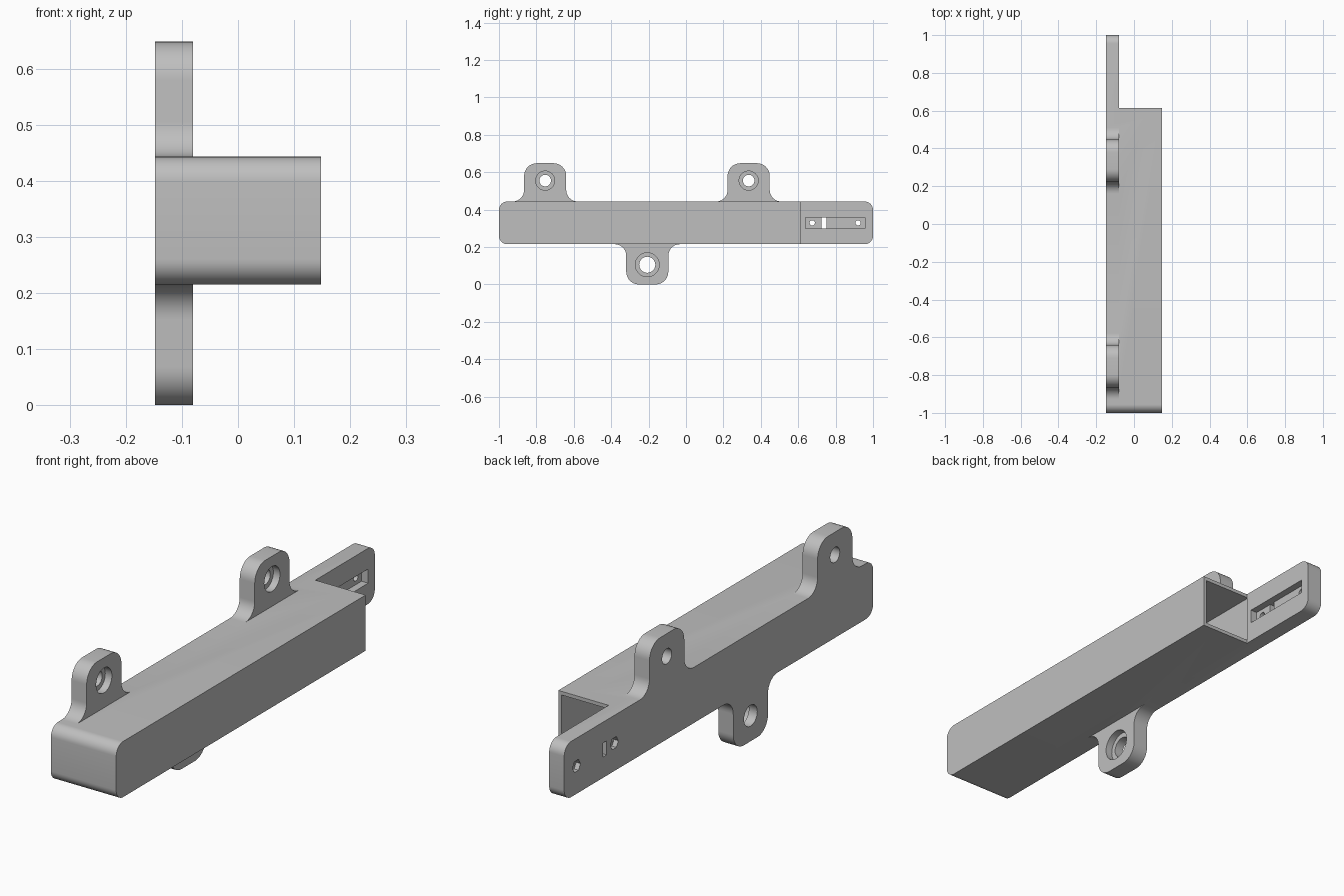
import bpy, bmesh, math
from mathutils import Vector, Matrix

cube = bpy.data.objects.get("Cube")
if cube:
    bpy.data.objects.remove(cube, do_unlink=True)

grey = bpy.data.materials.new("light grey")
grey.use_nodes = True
COLOUR = (0.52, 0.52, 0.52, 1)
grey.diffuse_color = COLOUR
grey.node_tree.nodes["Principled BSDF"].inputs["Base Color"].default_value = COLOUR

BACK, FACE, OUT = -0.148, -0.08, 0.148    # mounting plate and case limits in x
LOW, HIGH, END = 0.215, 0.443, 0.615      # case limits in z, open end in y
WALL = 0.015


def rounded(corners, steps=10):
    """Outline with each (a, b, radius) corner replaced by an arc."""
    out = []
    for i, (a, b, r) in enumerate(corners):
        p = Vector((a, b))
        if not r:
            out.append(p)
            continue
        u = (Vector(corners[i - 1][:2]) - p).normalized()
        v = (Vector(corners[(i + 1) % len(corners)][:2]) - p).normalized()
        centre = p + (u + v) * r
        for k in range(steps + 1):
            t = k / steps * math.pi / 2
            out.append(centre - v * r * math.cos(t) - u * r * math.sin(t))
    return out


def prism(name, outline, start, stop, axis="x"):
    """Extrude an outline along x (outline in y, z) or z (outline in x, y)."""
    bm = bmesh.new()
    place = (lambda p: (start, p.x, p.y)) if axis == "x" else (lambda p: (p.x, p.y, start))
    shift = (stop - start, 0, 0) if axis == "x" else (0, 0, stop - start)
    face = bm.faces.new([bm.verts.new(place(p)) for p in outline])
    ext = bmesh.ops.extrude_face_region(bm, geom=[face], use_keep_orig=True)
    moved = [g for g in ext["geom"] if isinstance(g, bmesh.types.BMVert)]
    bmesh.ops.translate(bm, verts=moved, vec=shift)
    bmesh.ops.recalc_face_normals(bm, faces=bm.faces)
    mesh = bpy.data.meshes.new(name)
    bm.to_mesh(mesh)
    bm.free()
    mesh.materials.append(grey)
    obj = bpy.data.objects.new(name, mesh)
    bpy.context.collection.objects.link(obj)
    return obj


def box(name, x, y, z):
    return prism(name, [Vector((a, b)) for a, b in
                        ((y[0], z[0]), (y[1], z[0]), (y[1], z[1]), (y[0], z[1]))], *x)


def disc(name, y, z, r, x0, x1, sides=40):
    ring = [Vector((y + r * math.cos(t), z + r * math.sin(t)))
            for t in (2 * math.pi * k / sides for k in range(sides))]
    return prism(name, ring, x0, x1)


def combine(target, tool, operation):
    mod = target.modifiers.new("bool", "BOOLEAN")
    mod.operation, mod.solver, mod.object = operation, "EXACT", tool
    bpy.context.view_layer.objects.active = target
    bpy.ops.object.modifier_apply(modifier=mod.name)
    bpy.data.objects.remove(tool, do_unlink=True)


# Mounting plate with three rounded lugs
def lug(y, tip, base):
    half, s = 0.1125, 1 if tip < base else -1
    return [(y - s * half, base, 0.062), (y - s * half, tip, 0.068),
            (y + s * half, tip, 0.068), (y + s * half, base, 0.062)]


LUGS = [(-0.207, 0.105, 0.043, 0.064), (0.335, 0.555, 0.031, 0.051), (-0.753, 0.555, 0.031, 0.051)]
corners = [(-1, LOW, 0.045)] + lug(LUGS[0][0], 0, LOW)
corners += [(1, LOW, 0.045), (1, HIGH, 0.045)]
corners += lug(LUGS[1][0], 0.648, HIGH) + lug(LUGS[2][0], 0.648, HIGH) + [(-1, HIGH, 0.045)]
bracket = prism("bracket_case", rounded(corners), BACK, FACE)

# Hollow case with a rounded front end and flared walls at the open end
case = prism("case", rounded([(-1, LOW, 0.045), (END, LOW, 0), (END, HIGH, 0), (-1, HIGH, 0.045)]),
             FACE - 0.02, OUT)
flare = prism("flare", rounded([(FACE - 0.02, END - 0.05, 0), (FACE + 0.15, END - 0.05, 0),
                                (FACE + 0.15, END, 0), (FACE, END, 0.065),
                                (FACE, END + 0.1, 0), (FACE - 0.02, END + 0.1, 0)]),
              LOW, HIGH, "z")
combine(bracket, case, "UNION")
combine(bracket, flare, "UNION")
inner = (LOW + WALL, HIGH - WALL)
combine(bracket, box("cavity", (FACE - 0.006, OUT - WALL), (-1 + WALL * 2, END), inner), "DIFFERENCE")
combine(bracket, box("mouth", (FACE, OUT - WALL), (END - 0.02, END + 0.12), inner), "DIFFERENCE")

# Screw holes with counterbores in the lugs
for y, z, hole, bore in LUGS:
    combine(bracket, disc("hole", y, z, hole, BACK - 0.05, FACE + 0.05), "DIFFERENCE")
    combine(bracket, disc("bore", y, z, bore, FACE - 0.03, FACE + 0.05), "DIFFERENCE")

# Slot in the tongue, its window, pin holes and hexagonal nut pockets
MID = (LOW + HIGH) / 2
combine(bracket, box("slot", (FACE - 0.03, FACE + 0.02), (0.64, 0.957), (MID - 0.029, MID + 0.029)), "DIFFERENCE")
combine(bracket, box("window", (BACK - 0.02, FACE), (0.725, 0.75), (MID - 0.029, MID + 0.029)), "DIFFERENCE")
for y in (0.675, 0.92):
    combine(bracket, disc("pin", y, MID, 0.014, BACK - 0.02, FACE, 20), "DIFFERENCE")
    combine(bracket, disc("nut", y, MID, 0.026, BACK - 0.02, BACK + 0.02, 6), "DIFFERENCE")

# Smooth the rounded parts, keep edges sharp
bpy.ops.object.select_all(action="DESELECT")
bracket.select_set(True)
bpy.context.view_layer.objects.active = bracket
bpy.ops.object.shade_smooth_by_angle(angle=math.radians(30))
